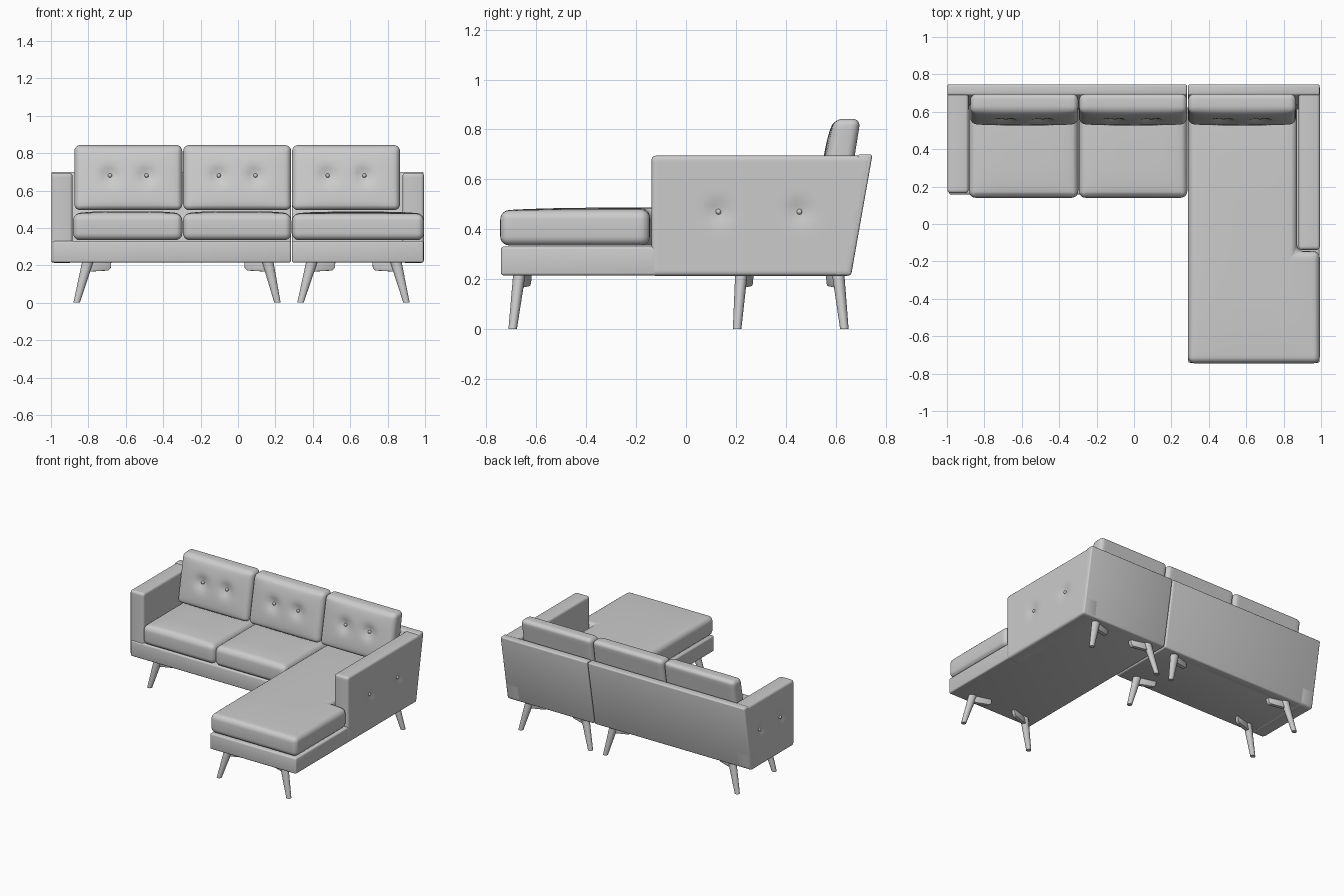
import bpy, bmesh, math
from mathutils import Vector

if "Cube" in bpy.data.objects:
    bpy.data.objects.remove(bpy.data.objects["Cube"])

grey = bpy.data.materials.new("plain grey")
grey.diffuse_color = (0.6, 0.6, 0.6, 1)
grey.use_nodes = True
grey.node_tree.nodes["Principled BSDF"].inputs["Base Color"].default_value = grey.diffuse_color


def finish(name, bm, angle=40):
    bmesh.ops.recalc_face_normals(bm, faces=bm.faces[:])
    me = bpy.data.meshes.new(name)
    bm.to_mesh(me)
    bm.free()
    me.materials.append(grey)
    me.shade_smooth()
    me.set_sharp_from_angle(angle=math.radians(angle))
    ob = bpy.data.objects.new(name, me)
    bpy.context.collection.objects.link(ob)
    return ob


def prism(name, pts, lo, hi, axis=0, bevel=0.01, segs=3, face=None, puff=0.0, dimples=(), depth=0.022):
    """Profile extruded along an axis, rounded; one side may be crowned and tufted."""
    bm = bmesh.new()

    def at(p, t):
        c = list(p)
        c.insert(axis, t)
        return Vector(c)
    ring = [[bm.verts.new(at(p, t)) for p in pts] for t in (lo, hi)]
    n = len(pts)
    bm.faces.new(ring[0])
    bm.faces.new(ring[1][::-1])
    for i in range(n):
        j = (i + 1) % n
        bm.faces.new((ring[0][i], ring[1][i], ring[1][j], ring[0][j]))
    bmesh.ops.recalc_face_normals(bm, faces=bm.faces[:])
    if bevel:
        bmesh.ops.bevel(bm, geom=bm.edges[:], offset=bevel, offset_type='OFFSET',
                        segments=segs, profile=0.5, affect='EDGES', clamp_overlap=True)
    if face:
        d = Vector(face)
        mn = [min(v.co[k] for v in bm.verts) for k in range(3)]
        mx = [max(v.co[k] for v in bm.verts) for k in range(3)]
        others = [k for k in range(3) if abs(d[k]) < 0.5]
        for k in others:
            steps = max(2, round((mx[k] - mn[k]) / 0.025))
            for s in range(1, steps):
                co, no = Vector((0, 0, 0)), Vector((0, 0, 0))
                co[k] = mn[k] + (mx[k] - mn[k]) * s / steps
                no[k] = 1
                bmesh.ops.bisect_plane(bm, geom=bm.verts[:] + bm.edges[:] + bm.faces[:],
                                       dist=1e-5, plane_co=co, plane_no=no)
        bm.normal_update()
        moves = []
        for v in bm.verts:
            if v.normal.dot(d) < 0.3:
                continue
            w = puff
            for k in others:
                u = (2 * v.co[k] - mn[k] - mx[k]) / (mx[k] - mn[k])
                w *= max(0, 1 - u ** 4)
            for b in dimples:
                r2 = sum((v.co[k] - b[k]) ** 2 for k in others)
                w -= depth * math.exp(-r2 / 0.0016)
            moves.append((v, d * w))
        for v, m in moves:
            v.co += m
    return finish(name, bm)


def button(name, pos):
    bm = bmesh.new()
    bmesh.ops.create_uvsphere(bm, u_segments=12, v_segments=8, radius=0.011)
    bmesh.ops.translate(bm, verts=bm.verts[:], vec=pos)
    finish(name, bm)


def rect(a0, a1, b0, b1):
    return [(a0, b0), (a1, b0), (a1, b1), (a0, b1)]


# Base frames with a raked rear
for name, x0, x1, yf in (("sofa_base", -0.99, 0.283, 0.158), ("chaise_base", 0.289, 0.992, -0.742)):
    prism(name, [(yf, 0.215), (0.655, 0.215), (0.675, 0.33), (yf, 0.33)], x0, x1, bevel=0.01)

# Backrest panels
for name, x0, x1 in (("sofa_back", -0.998, 0.283), ("chaise_back", 0.289, 0.993)):
    prism(name, [(0.59, 0.215), (0.662, 0.215), (0.748, 0.70), (0.69, 0.70)], x0, x1, bevel=0.01)

# Armrests, tufted on the outside
for name, x0, x1, yf, side, by in (("left_arm", -0.998, -0.885, 0.165, -1, (0.31, 0.55)),
                                   ("right_arm", 0.88, 0.994, -0.138, 1, (0.13, 0.455))):
    xo = x0 if side < 0 else x1
    spots = [(xo, y, 0.47) for y in by]
    prism(name, [(yf, 0.213), (0.662, 0.213), (0.746, 0.695), (yf, 0.695)], x0, x1,
          bevel=0.016, face=(side, 0, 0), dimples=spots, depth=0.016)
    for i, s in enumerate(spots):
        button(f"{name}_button_{i + 1}", (s[0] - side * 0.013, s[1], s[2]))

# Seat cushions
for i, (x0, x1) in enumerate(((-0.882, -0.298), (-0.294, 0.285))):
    prism(f"seat_cushion_{i + 1}", rect(0.14, 0.66, 0.335, 0.475), x0, x1, bevel=0.036, segs=5,
          face=(0, 0, 1), puff=0.014)

# L-shaped chaise cushion wrapping the front of the right arm
prism("chaise_cushion", [(0.289, -0.745), (0.994, -0.745), (0.994, -0.145), (0.872, -0.145),
                         (0.872, 0.66), (0.289, 0.66)], 0.335, 0.475, axis=2, bevel=0.036, segs=5,
      face=(0, 0, 1), puff=0.012)

# Leaning back cushions with two buttons each
for i, (x0, x1) in enumerate(((-0.875, -0.298), (-0.293, 0.284), (0.289, 0.866))):
    mid = (x0 + x1) / 2
    spots = [(mid + s * 0.098, 0, 0.68) for s in (-1, 1)]
    prism(f"back_cushion_{i + 1}", [(0.53, 0.495), (0.645, 0.495), (0.70, 0.843), (0.597, 0.843)],
          x0, x1, bevel=0.032, segs=5, face=(0, -1, 0), puff=0.016, dimples=spots, depth=0.026)
    for j, s in enumerate(spots):
        button(f"back_cushion_{i + 1}_button_{j + 1}", (s[0], 0.568, s[2]))


# Splayed tapered legs, each with an inward bracket
def leg(name, xb, xt, yb, yt, sx, sy):
    bm = bmesh.new()
    bmesh.ops.create_cone(bm, cap_ends=True, segments=20, radius1=0.017, radius2=0.031, depth=0.222)
    for v in bm.verts:
        t = v.co.z / 0.222 + 0.5
        v.co = (v.co.x + xb + (xt - xb) * t,
                v.co.y * (1 - 0.2 * t) + yb + (yt - yb) * t, t * 0.222)
    finish(name, bm)
    out = [(0, 0.222), (0.125, 0.222), (0.122, 0.185), (0.108, 0.172), (0, 0.166)]
    ob = prism(name + "_bracket", [(xt + sx * a, z) for a, z in out], yt - 0.014, yt + 0.014,
               axis=1, bevel=0.003, segs=2)
    for v in ob.data.vertices:
        v.co.y += sy * 0.28 * abs(v.co.x - xt)


for part, fronts in (("sofa", (0.205, 0.222)), ("chaise", (-0.695, -0.668))):
    xs = ((-0.863, -0.802, 1), (0.211, 0.158, -1)) if part == "sofa" else \
         ((0.334, 0.396, 1), (0.901, 0.843, -1))
    for (xb, xt, sx), side in zip(xs, ("left", "right")):
        leg(f"{part}_front_{side}_leg", xb, xt, *fronts, sx, 1)
        leg(f"{part}_rear_{side}_leg", xb, xt, 0.635, 0.61, sx, -1)
